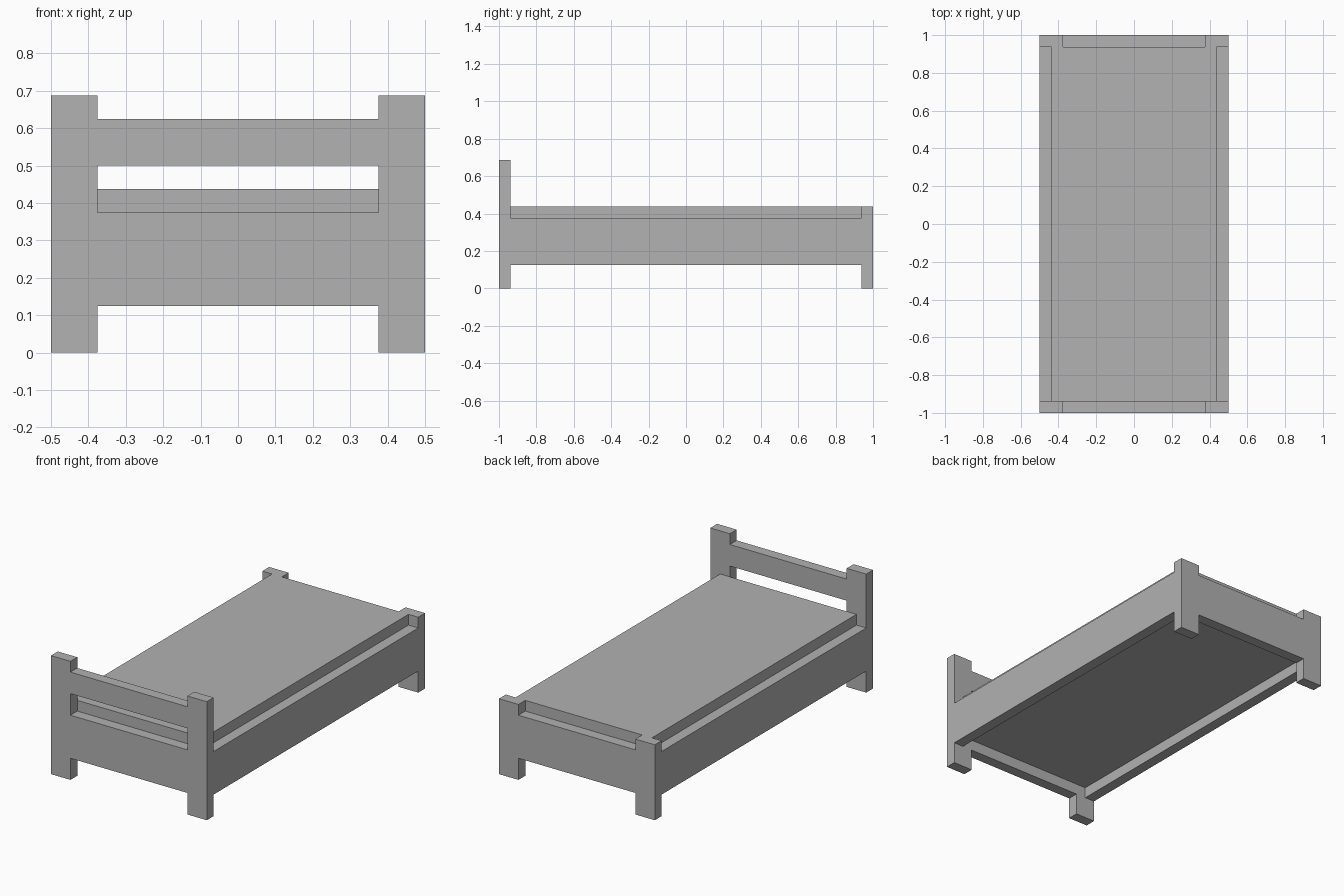
import bpy
import bmesh
from mathutils import Vector

cube = bpy.data.objects.get("Cube")
if cube:
    bpy.data.objects.remove(cube, do_unlink=True)

# Overall sizes
HALF_W, HALF_L = 0.5, 1.0
THICK = 0.0625               # board thickness
POST_X = 0.375               # inner face of the posts
RAIL_LOW, RAIL_TOP = 0.125, 0.375
BED_LOW, BED_TOP = 0.1875, 0.4375
HEAD_TOP = 0.6875

grey = bpy.data.materials.new("plain_grey")
grey.use_nodes = True
grey.diffuse_color = (0.445, 0.445, 0.445, 1)
grey.node_tree.nodes["Principled BSDF"].inputs["Base Color"].default_value = grey.diffuse_color


def finish(name, bm):
    bmesh.ops.recalc_face_normals(bm, faces=bm.faces)
    mesh = bpy.data.meshes.new(name)
    bm.to_mesh(mesh)
    bm.free()
    mesh.materials.append(grey)
    obj = bpy.data.objects.new(name, mesh)
    bpy.context.collection.objects.link(obj)
    return obj


def box(name, low, high):
    low, high = Vector(low), Vector(high)
    bm = bmesh.new()
    bmesh.ops.create_cube(bm, size=1)
    bmesh.ops.scale(bm, vec=high - low, verts=bm.verts)
    bmesh.ops.translate(bm, vec=(low + high) / 2, verts=bm.verts)
    return finish(name, bm)


def end_frame(name, y, post_top):
    """Two posts and the low rail, cut from one board."""
    right = [(POST_X, RAIL_LOW), (POST_X, 0), (HALF_W, 0),
             (HALF_W, post_top), (POST_X, post_top), (POST_X, RAIL_TOP)]
    outline = right + [(-x, z) for x, z in reversed(right)]
    bm = bmesh.new()
    face = bm.faces.new([bm.verts.new((x, y, z)) for x, z in outline])
    sides = bmesh.ops.extrude_face_region(bm, geom=[face])
    moved = [v for v in sides["geom"] if isinstance(v, bmesh.types.BMVert)]
    bmesh.ops.translate(bm, vec=(0, THICK, 0), verts=moved)
    return finish(name, bm)


# Headboard and footboard
end_frame("headboard_frame", -HALF_L, HEAD_TOP)
end_frame("footboard_frame", HALF_L - THICK, BED_TOP)
box("headboard_rail", (-POST_X, -HALF_L, 0.5), (POST_X, -HALF_L + THICK, 0.625))

# Side rails
inner_y = HALF_L - THICK
inner_x = HALF_W - THICK
for name, x in (("left_side_rail", inner_x), ("right_side_rail", -HALF_W)):
    box(name, (x, -inner_y, RAIL_LOW), (x + THICK, inner_y, RAIL_TOP))

# Mattress
box("mattress", (-inner_x, -inner_y, BED_LOW), (inner_x, inner_y, BED_TOP))
